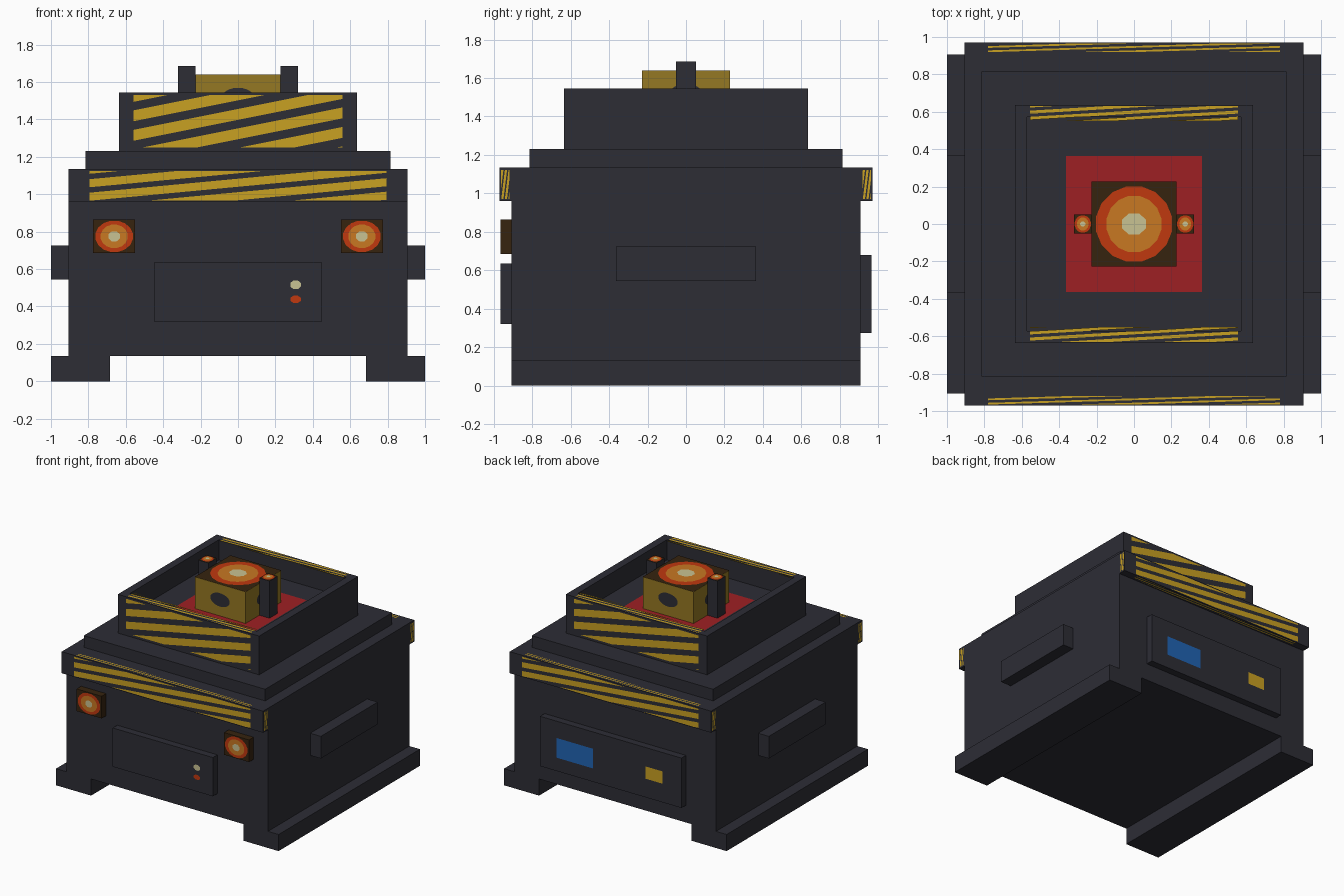
import bpy, bmesh, math
from mathutils import Matrix, Vector

old = bpy.data.objects.get("Cube")
if old:
    bpy.data.objects.remove(old, do_unlink=True)


def material(name, hex_code):
    rgb = [int(hex_code[i:i + 2], 16) / 255 for i in (0, 2, 4)]
    col = [c / 12.92 if c < 0.04 else ((c + 0.055) / 1.055) ** 2.4 for c in rgb] + [1]
    m = bpy.data.materials.new(name)
    m.use_nodes = True
    m.diffuse_color = col
    bsdf = m.node_tree.nodes["Principled BSDF"]
    bsdf.inputs["Base Color"].default_value = col
    bsdf.inputs["Roughness"].default_value = 0.8
    return m


CHARCOAL = material("charcoal", "2d2d35")
YELLOW = material("hazard yellow", "c9a122")
BRASS = material("dark brass", "957823")
BROWN = material("burnt brown", "36230f")
EMBER = material("ember red", "c0380f")
ORANGE = material("glow orange", "c87822")
CREAM = material("hot cream", "c9c292")
RED = material("tray red", "9e2024")
BLUE = material("screen blue", "2064b4")

# Surface directions: across, up, outward
X, Y, Z = Vector((1, 0, 0)), Vector((0, 1, 0)), Vector((0, 0, 1))
FRONT, BACK = (X, Z, -Y), (-X, Z, Y)
LEFT, RIGHT = (Y, Z, X), (-Y, Z, -X)
TOP, UNDER = (X, Y, Z), (X, -Y, -Z)


def finish(bm, name, mat):
    mesh = bpy.data.meshes.new(name)
    bm.to_mesh(mesh)
    bm.free()
    mesh.materials.append(mat)
    ob = bpy.data.objects.new(name, mesh)
    bpy.context.collection.objects.link(ob)
    return ob


def box(name, xs, ys, zs, mat=CHARCOAL, well=None):
    """Box from ranges; well = (rim width, depth) sinks the top."""
    bm = bmesh.new()
    bmesh.ops.create_cube(bm, size=1)
    for v in bm.verts:
        for i, (lo, hi) in enumerate((xs, ys, zs)):
            v.co[i] = hi if v.co[i] > 0 else lo
    if well:
        bm.normal_update()
        top = max(bm.faces, key=lambda f: f.calc_center_median().z)
        bmesh.ops.inset_region(bm, faces=[top], thickness=well[0])
        floor = bmesh.ops.extrude_discrete_faces(bm, faces=[top])["faces"][0]
        bmesh.ops.translate(bm, verts=floor.verts, vec=(0, 0, -well[1]))
    return finish(bm, name, mat)


def place(bm, side, centre, lift):
    u, v, n = side
    rot = Matrix((u, v, n)).transposed().to_4x4()
    bm.transform(Matrix.Translation(Vector(centre) + n * lift) @ rot)


def ellipse(name, side, centre, ru, rv, mat, lift=0.003, sides=16):
    bm = bmesh.new()
    bmesh.ops.create_circle(bm, cap_ends=True, segments=sides, radius=1)
    bm.transform(Matrix.Diagonal((ru, rv, 1, 1)) @ Matrix.Rotation(math.pi / sides, 4, 'Z'))
    place(bm, side, centre, lift)
    return finish(bm, name, mat)


def panel(name, side, centre, w, h, mat, lift=0.003):
    bm = bmesh.new()
    bmesh.ops.create_grid(bm, x_segments=1, y_segments=1, size=0.5)
    bm.transform(Matrix.Diagonal((w, h, 1, 1)))
    place(bm, side, centre, lift)
    return finish(bm, name, mat)


def stripes(name, side, centre, w, h, slope, period, fill, phase):
    """Slanted stripes cut from a w x h sheet; phase is a lower edge at u = 0."""
    bm = bmesh.new()
    bmesh.ops.create_grid(bm, x_segments=1, y_segments=1, size=0.5)
    bm.transform(Matrix.Diagonal((w, h, 1, 1)))
    reach = (h + abs(slope) * w) / 2
    n = int(reach / period) + 2
    for k in range(-n, n + 1):
        for edge in (0, fill):
            at = phase + (k + edge) * period
            bmesh.ops.bisect_plane(bm, geom=bm.verts[:] + bm.edges[:] + bm.faces[:],
                                   plane_co=(0, at, 0), plane_no=(-slope, 1, 0))
    gaps = []
    for f in bm.faces:
        c = f.calc_center_median()
        if ((c.y - slope * c.x - phase) / period) % 1 > fill:
            gaps.append(f)
    bmesh.ops.delete(bm, geom=gaps, context='FACES')
    place(bm, side, centre, 0.002)
    return finish(bm, name, YELLOW)


def glow(name, side, centre, ru, rv, core):
    """Ringed hot spot with a squarish core."""
    ellipse(name + "_ember", side, centre, ru, rv, EMBER, 0.002)
    ellipse(name + "_ring", side, centre, ru * 0.72, rv * 0.75, ORANGE, 0.004)
    ellipse(name + "_core", side, centre, core * 1.1, core * 0.98, CREAM, 0.006, 8)


# Main housing
box("body", (-0.905, 0.905), (-0.907, 0.907), (0.135, 1.135))
box("upper_step", (-0.815, 0.815), (-0.815, 0.815), (1.135, 1.23))
box("hopper", (-0.635, 0.635), (-0.635, 0.635), (1.23, 1.545), well=(0.09, 0.165))

# Feet, handles and burner posts on both sides
for s, word in ((1, "left"), (-1, "right")):
    def span(a, b):
        return sorted((s * a, s * b))
    box(word + "_foot", span(0.685, 1), (-0.907, 0.907), (0, 0.135))
    box(word + "_handle", span(0.905, 1), (-0.365, 0.365), (0.545, 0.725))
    box(word + "_post", span(0.228, 0.32), (-0.052, 0.052), (1.38, 1.685))
    panel(word + "_post_cap", TOP, (s * 0.274, 0, 1.685), 0.092, 0.104, BROWN, 0.001)
    glow(word + "_post_glow", TOP, (s * 0.274, 0, 1.685), 0.044, 0.047, 0.014)
    # Front lamps
    box(word + "_lamp", span(0.55, 0.775), (-0.965, -0.907), (0.685, 0.865), BROWN)
    glow(word + "_lamp_glow", FRONT, (s * 0.662, -0.965, 0.775), 0.102, 0.085, 0.03)

# Hazard bars and stripes, front and back
for side, s, word in ((FRONT, -1, "front"), (BACK, 1, "back")):
    ys = sorted((s * 0.907, s * 0.97))
    box(word + "_bar", (-0.905, 0.905), ys, (0.96, 1.135))
    stripes(word + "_bar_stripes", side, (0, s * 0.97, 1.046), 1.59, 0.158,
            0.094, 0.072, 0.6, 0.066)
    stripes(word + "_hopper_stripes", side, (0, s * 0.635, 1.39), 1.12, 0.28,
            0.2, 0.104, 0.56, 0.112)
    stripes(word + "_rim_stripes", TOP, (0, s * 0.59, 1.545), 1.11, 0.08,
            0.06, 0.033, 0.5, 0)
    for face, z, place_word in ((TOP, 1.135, "top"), (UNDER, 0.96, "under")):
        stripes(f"{word}_bar_{place_word}_stripes", face, (0, s * 0.942, z), 1.56, 0.044,
                0.03, 0.023, 0.42, 0)
    for face, x, place_word in ((LEFT, 0.905, "left"), (RIGHT, -0.905, "right")):
        stripes(f"{word}_bar_{place_word}_end_stripes", face, (x, s * 0.94, 1.046),
                0.046, 0.15, 8, 0.15, 0.6, 0)

# Front control panel
box("front_panel", (-0.45, 0.45), (-0.965, -0.907), (0.32, 0.635))
ellipse("cream_button", FRONT, (0.308, -0.965, 0.516), 0.031, 0.025, CREAM, sides=8)
ellipse("red_button", FRONT, (0.308, -0.965, 0.438), 0.031, 0.021, EMBER, sides=8)

# Back display panel
box("back_panel", (-0.635, 0.635), (0.907, 0.965), (0.275, 0.68))
panel("display", BACK, (0.322, 0.965, 0.465), 0.325, 0.16, BLUE)
panel("yellow_button", BACK, (-0.39, 0.965, 0.478), 0.155, 0.1, YELLOW)

# Burner inside the hopper
panel("tray", TOP, (0, 0, 1.38), 0.725, 0.725, RED)
box("burner", (-0.228, 0.228), (-0.228, 0.228), (1.38, 1.64), BRASS)
panel("burner_top", TOP, (0, 0, 1.64), 0.456, 0.456, BROWN, 0.001)
glow("burner_glow", TOP, (0, 0, 1.64), 0.207, 0.205, 0.063)
for side in (FRONT, BACK, LEFT, RIGHT):
    ellipse("burner_vent", side, side[2] * 0.228 + Z * 1.515, 0.088, 0.055, CHARCOAL)
